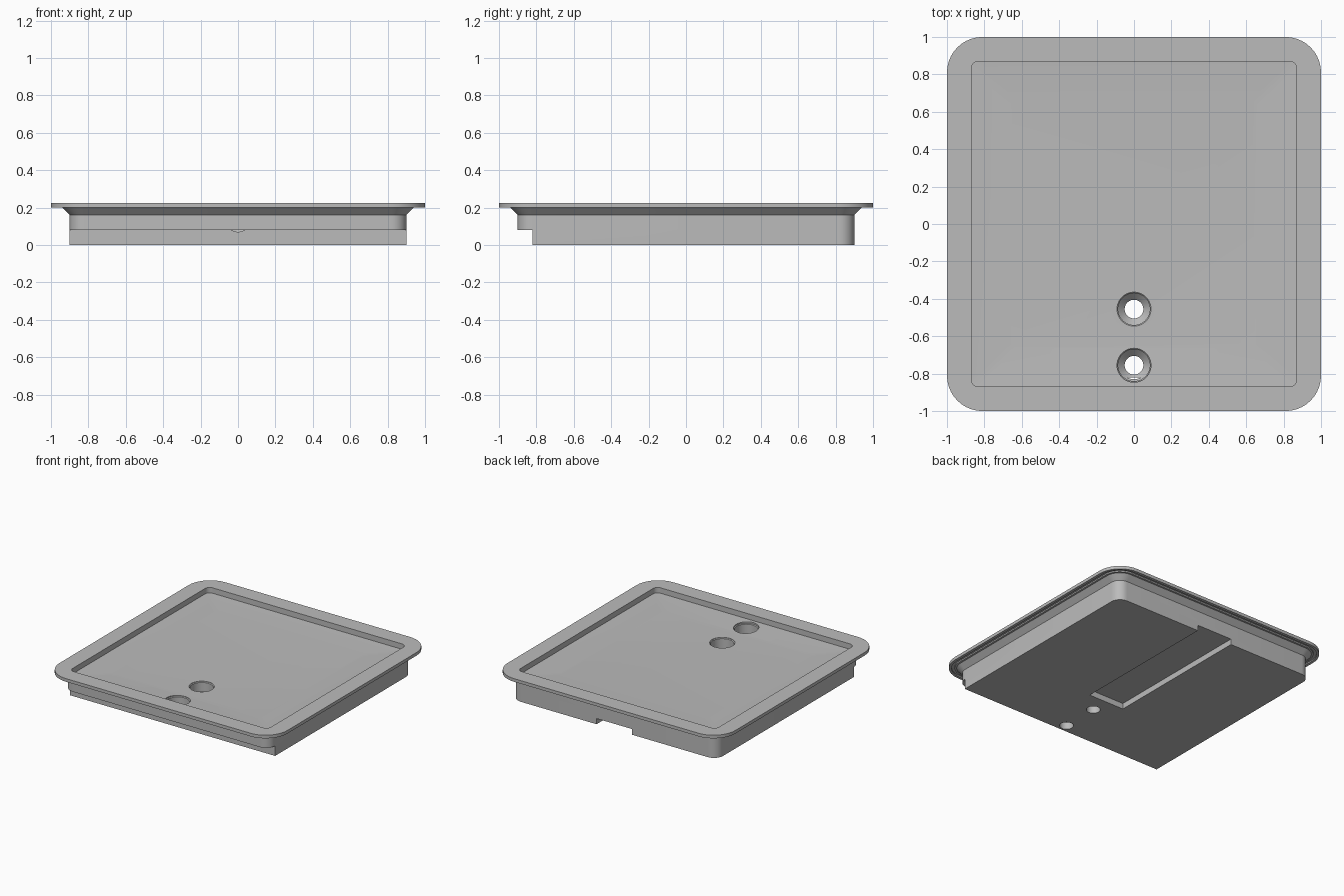
import bpy, bmesh, math

if "Cube" in bpy.data.objects:
    bpy.data.objects.remove(bpy.data.objects["Cube"])

grey = bpy.data.materials.new("plain_grey")
grey.diffuse_color = (0.5, 0.5, 0.5, 1)
grey.use_nodes = True
grey.node_tree.nodes["Principled BSDF"].inputs["Base Color"].default_value = grey.diffuse_color


def make_object(name, bm):
    bmesh.ops.recalc_face_normals(bm, faces=bm.faces)
    mesh = bpy.data.meshes.new(name)
    bm.to_mesh(mesh)
    bm.free()
    mesh.materials.append(grey)
    ob = bpy.data.objects.new(name, mesh)
    bpy.context.collection.objects.link(ob)
    return ob


def loft(name, loops):
    """Skin a stack of closed point loops and cap both ends."""
    bm = bmesh.new()
    rings = [[bm.verts.new(p) for p in loop] for loop in loops]
    for a, b in zip(rings, rings[1:]):
        for i in range(len(a)):
            j = (i + 1) % len(a)
            bm.faces.new((a[i], a[j], b[j], b[i]))
    bm.faces.new(rings[0][::-1])
    bm.faces.new(rings[-1])
    return make_object(name, bm)


def rounded_square(half, radius, z, steps=10):
    pts = []
    for corner, (sx, sy) in enumerate(((1, 1), (-1, 1), (-1, -1), (1, -1))):
        for k in range(steps + 1):
            a = math.pi / 2 * (corner + k / steps)
            pts.append((sx * (half - radius) + radius * math.cos(a),
                        sy * (half - radius) + radius * math.sin(a), z))
    return pts


def circle(y, radius, z, sides=40):
    return [(radius * math.cos(math.tau * i / sides),
             y + radius * math.sin(math.tau * i / sides), z) for i in range(sides)]


def box(name, x0, x1, y0, y1, z0, z1):
    return loft(name, [[(x0, y0, z), (x1, y0, z), (x1, y1, z), (x0, y1, z)]
                       for z in (z0, z1)])


# Tray: body, flared neck, grooved rim, recess wall and shallow dished floor
sections = [
    (0.90, 0.08, 0.0), (0.90, 0.08, 0.16), (0.94, 0.12, 0.20),
    (0.955, 0.135, 0.20), (0.955, 0.135, 0.21), (0.978, 0.16, 0.21), (0.978, 0.16, 0.20),
    (1.0, 0.19, 0.20), (1.0, 0.19, 0.225),
    (0.87, 0.04, 0.225), (0.87, 0.04, 0.182), (0.66, 0.03, 0.171),
]
tray = loft("tray", [rounded_square(*s) for s in sections])

# Cutters: front step, underside channel, two countersunk drain holes
cutters = [
    box("front_step_cutter", -1.1, 1.1, -1.1, -0.82, -0.1, 0.08),
    box("channel_cutter", -0.155, 0.155, -0.31, 1.1, -0.1, 0.045),
]
hole_profile = [(0.05, -0.1), (0.05, 0.055), (0.085, 0.09), (0.085, 0.163),
                (0.091, 0.168), (0.091, 0.3)]
for n, y in enumerate((-0.455, -0.755)):
    cutters.append(loft(f"drain_cutter_{n + 1}", [circle(y, r, z) for r, z in hole_profile]))

bpy.context.view_layer.objects.active = tray
tray.select_set(True)
for cutter in cutters:
    cutter.hide_render = True
    mod = tray.modifiers.new(cutter.name, "BOOLEAN")
    mod.operation = "DIFFERENCE"
    mod.solver = "EXACT"
    mod.object = cutter
    bpy.ops.object.modifier_apply(modifier=mod.name)
    bpy.data.objects.remove(cutter)

# Smooth the rounded corners, keep edges sharp
bpy.ops.object.shade_smooth_by_angle(angle=math.radians(20))
